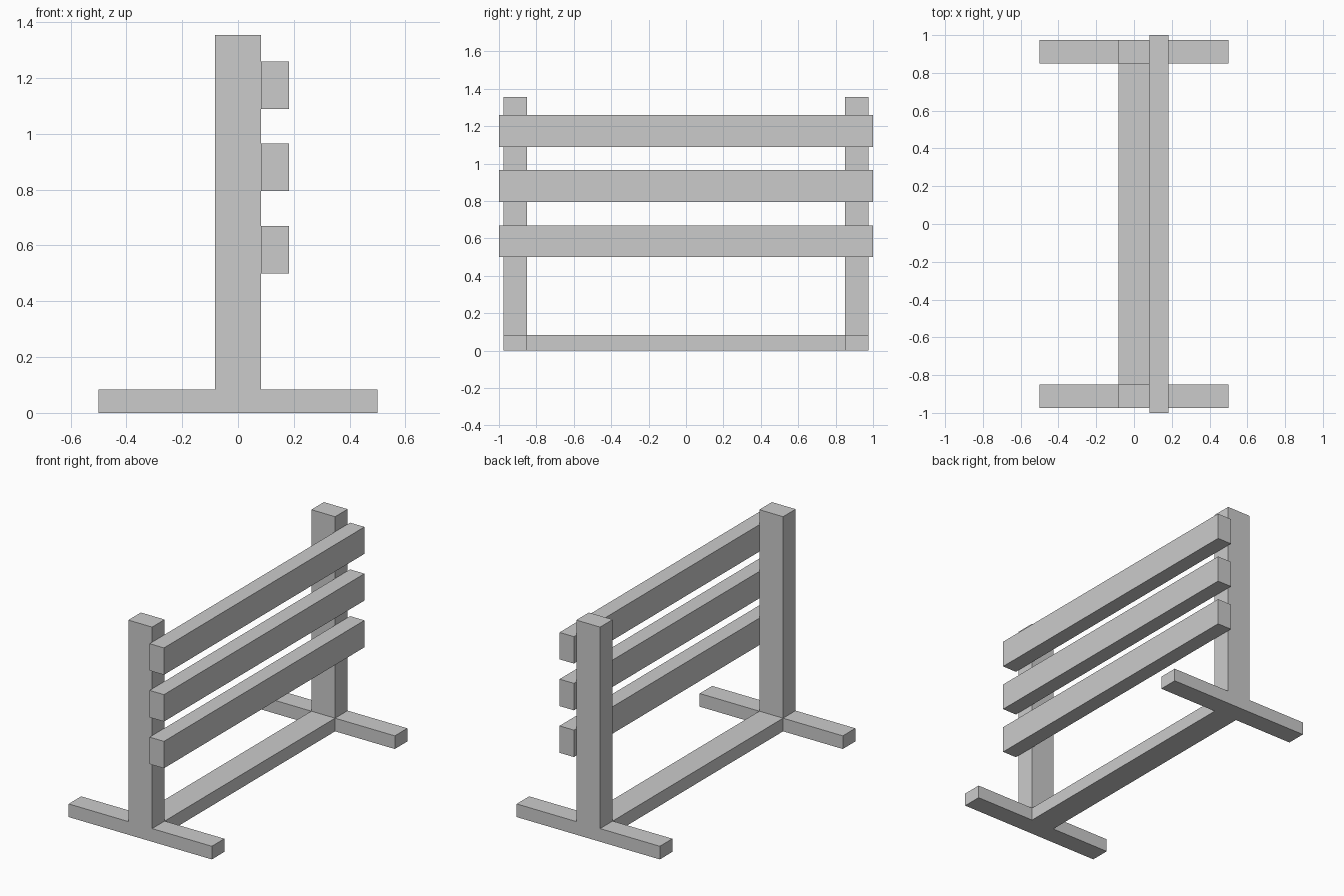
import bpy
import bmesh

if "Cube" in bpy.data.objects:
    bpy.data.objects.remove(bpy.data.objects["Cube"])

POST_X = 0.083              # half width of posts and floor beam
FOOT_X = 0.5                # half length of feet
FOOT_H = 0.083
POST_H = 1.355
END_IN, END_OUT = 0.85, 0.975


def extrude_profile(name, points, y0, y1):
    """Extrude an (x, z) outline along y into a closed solid."""
    bm = bmesh.new()
    face = bm.faces.new([bm.verts.new((x, y0, z)) for x, z in points])
    result = bmesh.ops.extrude_face_region(bm, geom=[face], use_keep_orig=True)
    moved = [v for v in result["geom"] if isinstance(v, bmesh.types.BMVert)]
    bmesh.ops.translate(bm, verts=moved, vec=(0, y1 - y0, 0))
    bmesh.ops.recalc_face_normals(bm, faces=bm.faces)
    mesh = bpy.data.meshes.new(name)
    bm.to_mesh(mesh)
    bm.free()
    obj = bpy.data.objects.new(name, mesh)
    bpy.context.collection.objects.link(obj)
    return obj


def rect(x0, x1, z0, z1):
    return [(x0, z0), (x1, z0), (x1, z1), (x0, z1)]


# Upright ends: post and foot as one inverted T
tee = [(-FOOT_X, 0), (FOOT_X, 0), (FOOT_X, FOOT_H), (POST_X, FOOT_H),
       (POST_X, POST_H), (-POST_X, POST_H), (-POST_X, FOOT_H), (-FOOT_X, FOOT_H)]
extrude_profile("front_post_and_foot", tee, -END_OUT, -END_IN)
extrude_profile("back_post_and_foot", tee, END_IN, END_OUT)

# Floor beam joining the two ends
extrude_profile("floor_beam", rect(-POST_X, POST_X, 0, FOOT_H), -END_IN, END_IN)

# Three rails fixed to the right side of the posts
for name, z in (("lower_rail", 0.5), ("middle_rail", 0.795), ("upper_rail", 1.09)):
    extrude_profile(name, rect(POST_X, 0.183, z, z + 0.17), -1, 1)
